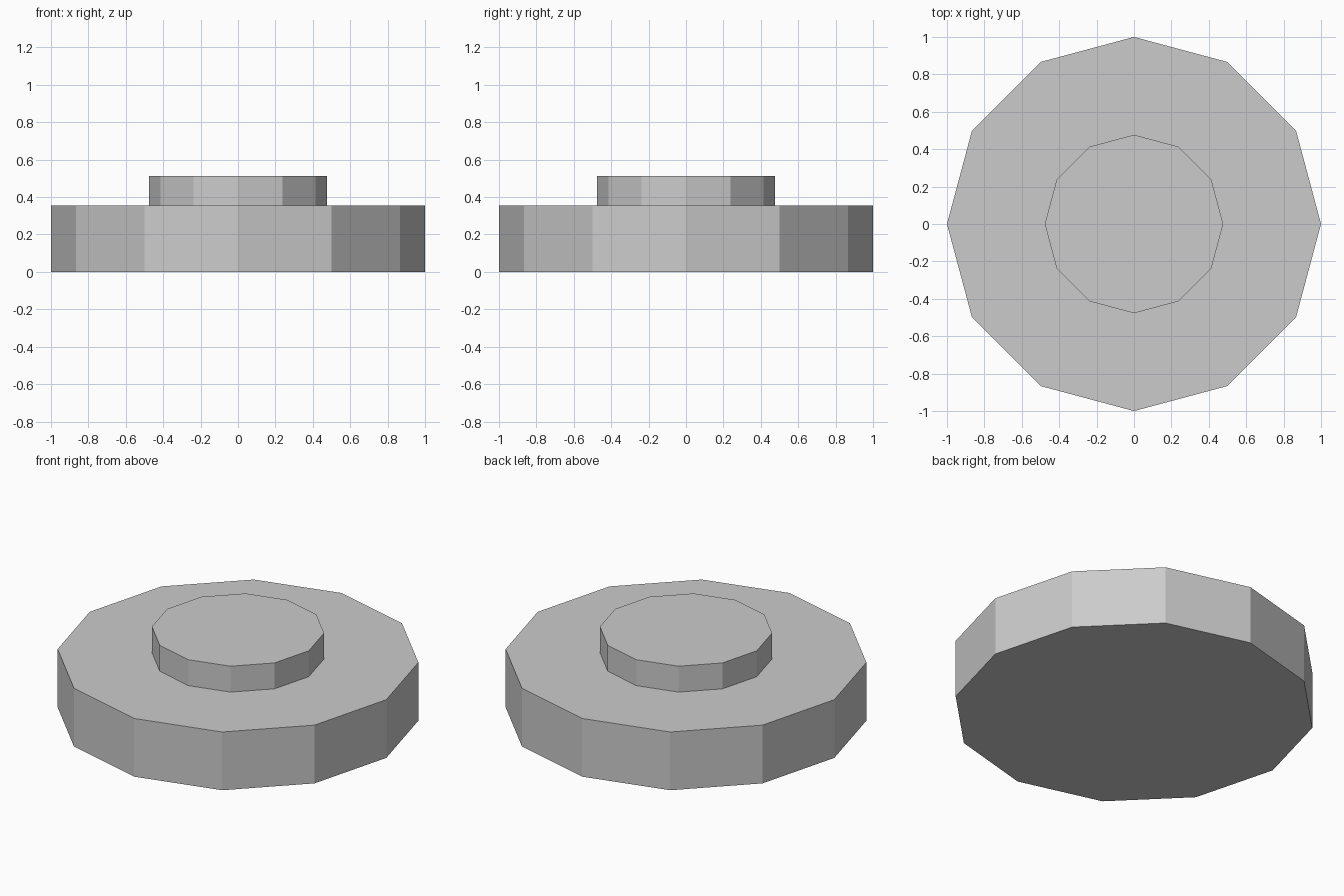
import bpy, bmesh
from math import cos, sin, tau

if "Cube" in bpy.data.objects:
    bpy.data.objects.remove(bpy.data.objects["Cube"])

SIDES = 12
# (radius, height) outline of the stepped disc, from bottom to top
PROFILE = [(1.0, 0.0), (1.0, 0.355), (0.477, 0.355), (0.477, 0.513)]

bm = bmesh.new()
rings = [[bm.verts.new((r * cos(tau * i / SIDES), r * sin(tau * i / SIDES), z))
          for i in range(SIDES)] for r, z in PROFILE]

# Walls and ledge
for low, high in zip(rings, rings[1:]):
    for i in range(SIDES):
        j = (i + 1) % SIDES
        bm.faces.new((low[i], low[j], high[j], high[i]))

# Flat bottom and top
bm.faces.new(rings[0][::-1])
bm.faces.new(rings[-1])

mesh = bpy.data.meshes.new("stepped_round_plate")
bm.to_mesh(mesh)
bm.free()
plate = bpy.data.objects.new("stepped_round_plate", mesh)
bpy.context.collection.objects.link(plate)
